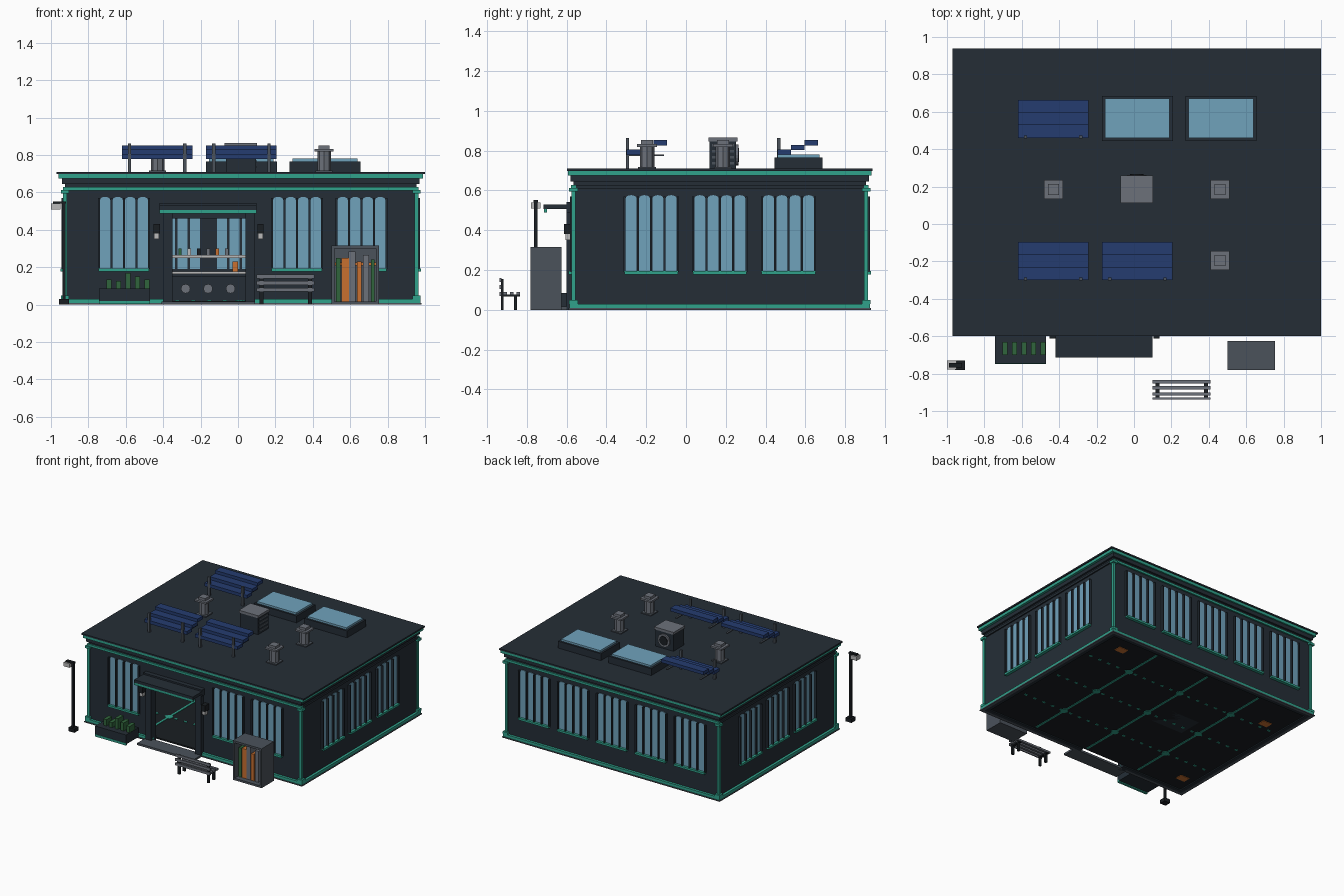
import bpy, bmesh
from math import cos, sin, pi
from mathutils import Matrix, Vector

if "Cube" in bpy.data.objects:
    bpy.data.objects.remove(bpy.data.objects["Cube"])


def material(name, *rgb):
    mat = bpy.data.materials.new(name)
    mat.use_nodes = True
    colour = (*rgb, 1)
    mat.diffuse_color = colour
    mat.node_tree.nodes["Principled BSDF"].inputs["Base Color"].default_value = colour
    return mat


SLATE = material("slate wall", .018, .027, .037)
BLACK = material("black metal", .01, .013, .016)
TEAL = material("teal trim", .03, .36, .26)
GLASS = material("sky glass", .16, .36, .5)
NAVY = material("navy panel", .018, .045, .16)
GREY = material("grey metal", .15, .165, .195)
STEEL = material("dark steel", .07, .085, .105)
PALE = material("pale grey", .5, .5, .5)
ORANGE = material("orange", .58, .16, .03)
GREEN = material("leaf green", .03, .13, .045)


def finish(name, mat, bm):
    mesh = bpy.data.meshes.new(name)
    bm.normal_update()
    bm.to_mesh(mesh)
    bm.free()
    mesh.materials.append(mat)
    obj = bpy.data.objects.new(name, mesh)
    bpy.context.collection.objects.link(obj)
    return obj


def boxes(name, mat, *bounds):
    """One object made of boxes, each (x0, x1, y0, y1, z0, z1)."""
    bm = bmesh.new()
    for x0, x1, y0, y1, z0, z1 in bounds:
        centre = Vector((x0 + x1, y0 + y1, z0 + z1)) / 2
        scale = Matrix.Diagonal((x1 - x0, y1 - y0, z1 - z0, 1))
        bmesh.ops.create_cube(bm, size=1, matrix=Matrix.Translation(centre) @ scale)
    return finish(name, mat, bm)


def block(name, mat, x, y, half_x, half_y, bottom, top):
    return boxes(name, mat, (x - half_x, x + half_x, y - half_y, y + half_y, bottom, top))


def drum(name, mat, centre, radius, depth, sides=16, turn=None):
    bm = bmesh.new()
    matrix = Matrix.Translation(centre) @ (turn or Matrix())
    bmesh.ops.create_cone(bm, cap_ends=True, segments=sides, radius1=radius,
                          radius2=radius, depth=depth, matrix=matrix)
    return finish(name, mat, bm)


# Building footprint
CX, CY, HX, HY = .015, .17, .94, .735
WEST, EAST, SOUTH, NORTH = CX - HX, CX + HX, CY - HY, CY + HY
THICK, TOP = .03, .68
DOOR_L, DOOR_R, DOOR_TOP = -.35, .04, .46


def ring(name, mat, out, bottom, top):
    """Band running round the outside of the walls."""
    a, b, c, d = WEST - out, EAST + out, SOUTH - out, NORTH + out
    boxes(name, mat, (a, WEST, c, d, bottom, top), (EAST, b, c, d, bottom, top),
          (a, b, NORTH, d, bottom, top),
          (a, DOOR_L, c, SOUTH, bottom, top), (DOOR_R, b, c, SOUTH, bottom, top))


# Walls with the open doorway
inner = SOUTH + THICK
boxes("walls", SLATE,
      (WEST, WEST + THICK, SOUTH, NORTH, 0, TOP), (EAST - THICK, EAST, SOUTH, NORTH, 0, TOP),
      (WEST, EAST, NORTH - THICK, NORTH, 0, TOP), (WEST, DOOR_L, SOUTH, inner, 0, TOP),
      (DOOR_R, EAST, SOUTH, inner, 0, TOP), (DOOR_L, DOOR_R, SOUTH, inner, DOOR_TOP, TOP))
block("floor", BLACK, CX, CY, HX - THICK, HY - THICK, .008, .02)
ring("foundation", STEEL, .025, 0, .008)
ring("base_trim", TEAL, .02, .008, .03)

# Roof, cornice and bands
block("cornice", SLATE, CX, CY, HX + .015, HY + .015, .645, .675)
block("eaves_trim", TEAL, CX, CY, HX + .035, HY + .027, .675, .698)
block("roof", SLATE, CX, CY, HX + .045, HY + .033, .698, .71)
for side, y in (("front", SOUTH), ("back", NORTH)):
    block(side + "_band", TEAL, CX, y, HX + .01, .012, .61, .628)
    for end, x in (("right", WEST), ("left", EAST)):
        block(f"{side}_{end}_corner_trim", TEAL, x, y, .01, .01, .03, .61)
        for z in (.03, .595):
            block(f"{side}_{end}_corner_bracket", TEAL, x, y, .022, .022, z, z + .018)
for end, x in (("right", WEST), ("left", EAST)):
    block(end + "_band", SLATE, x, CY, .01, HY, .61, .628)

# Windows: four arched panes between fins, over a sill
PANE, PITCH, LOW, HIGH = .0275, .067, .19, .56


def window(x, y, angle):
    bm = bmesh.new()
    outline = [(-PANE, LOW), (PANE, LOW)]
    outline += [(PANE * cos(pi * i / 6), HIGH + .016 * sin(pi * i / 6)) for i in range(7)]
    for i in range(4):
        shift = (i - 1.5) * PITCH
        face = bm.faces.new([bm.verts.new((shift + px, -.004, pz)) for px, pz in outline])
        new = bmesh.ops.extrude_face_region(bm, geom=[face])["geom"]
        verts = [v for v in new if isinstance(v, bmesh.types.BMVert)]
        bmesh.ops.translate(bm, verts=verts, vec=(0, THICK + .008, 0))
    bmesh.ops.recalc_face_normals(bm, faces=bm.faces)
    fins = [((i - 2) * PITCH - .005, (i - 2) * PITCH + .005, -.018, 0, LOW, HIGH + .01)
            for i in range(5)]
    parts = (finish("window_panes", GLASS, bm), boxes("window_fins", SLATE, *fins),
             block("window_sill", TEAL, 0, -.01, .135, .014, .178, .194))
    for part in parts:
        part.matrix_world = Matrix.Translation((x, y, 0)) @ Matrix.Rotation(angle, 4, "Z")


STEP = .345
for x in (-.61, .315, .66):
    window(x, SOUTH, 0)
for i in range(-2, 3):
    window(CX + i * STEP, NORTH, pi)
for i in range(-1, 2):
    window(EAST, CY + i * STEP, pi / 2)
    window(WEST, CY + i * STEP, -pi / 2)

# Entrance: pilasters, canopy, step and lamps
boxes("door_pilasters", SLATE, (-.4, DOOR_L, -.6, SOUTH, 0, .5), (DOOR_R, .09, -.6, SOUTH, 0, .5))
block("canopy", SLATE, -.16, -.64, .26, .075, .507, .53)
block("canopy_trim", TEAL, -.16, -.706, .26, .008, .488, .508)
block("canopy_back", SLATE, -.16, -.58, .26, .02, .49, .542)
block("door_step", STEEL, -.16, -.63, .25, .06, 0, .016)
for x in (-.435, .12):
    block("wall_lamp_bracket", BLACK, x, -.588, .017, .025, .38, .43)
    block("wall_lamp_globe", PALE, x, -.59, .013, .016, .35, .382)

# Floor inlay grid with round studs
for x in (-.47, CX, .5):
    block("floor_inlay", TEAL, x, CY, .008, HY - .05, .004, .024)
    for y in (-.2, CY, .54):
        drum("floor_node", TEAL, (x, y, .014), .03, .02, 8)
for y in (-.2, CY, .54):
    dots = [(x - .012, x + .012, y - .008, y + .008, .004, .024)
            for x in (WEST + .09 + i * .085 for i in range(21))]
    boxes("floor_dots", TEAL, *dots)

# Workbench inside, with shelves and tools
block("workbench", SLATE, -.16, .2, .21, .1, .008, .15)
boxes("workbench_shelves", PALE, (-.37, .06, .1, .3, .163, .178), (-.37, .06, .17, .3, .25, .264))
boxes("shelf_posts", BLACK, (-.37, -.36, .28, .3, .15, .3), (.05, .06, .28, .3, .15, .3))
for x in (-.28, -.16, -.04):
    drum("bench_knob", GREY, (x, .097, .085), .025, .012, 12, Matrix.Rotation(pi / 2, 4, "X"))
for i, mat in enumerate((GREEN, PALE, BLACK, GREY, ORANGE, GREY)):
    block("tool", mat, -.31 + i * .05, .23, .009, .009, .264, .3)
block("drill", ORANGE, -.015, .15, .015, .015, .178, .23)
for x, y in ((.75, .75), (-.8, -.4), (-.75, .6)):
    block("crate", ORANGE, x, y, .04, .03, .004, .08)

# Skylights
for x in (.018, .465):
    block("skylight_frame", SLATE, x, .565, .19, .12, .71, .765)
    block("skylight_glass", GLASS, x, .565, .173, .105, .765, .78)

# Solar panels: three stepped strips on posts
for x, y in ((-.432, -.3), (.018, -.3), (-.432, .46)):
    for i in range(3):
        near, z = y + i * .068, .778 + i * .024
        boxes("solar_strip", NAVY, (x - .188, x + .188, near, near + .068, z, z + .026))
    for side in (-1, 1):
        block("solar_post", STEEL, x + side * .148, y + .006, .009, .008, .71, .862)
        block("solar_strut", STEEL, x + side * .148, y + .1, .007, .09, .772, .78)

# Roof vents
for x, y in ((-.43, .185), (.46, .185), (.46, -.195)):
    block("vent_foot", STEEL, x, y, .045, .045, .71, .718)
    drum("vent_pipe", GREY, (x, y, .765), .036, .11, 8)
    block("vent_cap", GREY, x, y, .05, .05, .818, .832)
    block("vent_top", GREY, x, y, .03, .03, .832, .852)

# Air unit with its fan
block("air_unit", SLATE, .015, .185, .08, .067, .71, .845)
block("air_unit_lid", GREY, .015, .185, .086, .073, .845, .865)
boxes("air_unit_slats", STEEL, *[(.094, .1, .13, .24, z, z + .012) for z in (.73, .76, .79, .82)])
on_back = Matrix.Rotation(pi / 2, 4, "X")
drum("fan_ring", GREY, (.015, .255, .778), .052, .016, 20, on_back)
drum("fan_hub", BLACK, (.015, .263, .778), .036, .008, 20, on_back)

# Planter
block("planter", SLATE, -.607, -.668, .137, .078, .01, .085)
block("planter_trim", TEAL, -.607, -.74, .137, .009, .002, .02)
for i, top in enumerate((.135, .125, .17, .15, .135)):
    block("plant", GREEN, -.69 + i * .051, -.665, .014, .035, .085, top)

# Bench facing the door
boxes("bench_seat", GREY, *[(.1, .41, y, y + .018, .075, .09) for y in (-.852, -.885, -.918)])
boxes("bench_back", GREY, *[(.1, .41, -.938, -.928, z, z + .02) for z in (.07, .105, .14)])
for x in (.125, .385):
    boxes("bench_frame", BLACK, (x - .01, x + .01, -.93, -.916, 0, .155),
          (x - .01, x + .01, -.865, -.85, 0, .076), (x - .01, x + .01, -.92, -.835, .066, .076))

# Open cabinet with boards and tools
L, R, F, B, H = .5, .755, -.78, -.625, .315
boxes("cabinet", STEEL, (L, L + .016, F, B, 0, H), (R - .016, R, F, B, 0, H),
      (L, R, F, B, H - .016, H), (L, R, F, B, 0, .016), (L, R, B - .012, B, 0, H))
racks = ((GREEN, .012, .25), (ORANGE, .02, .25), (GREY, .018, .285), (ORANGE, .012, .23),
         (GREY, .016, .265), (GREEN, .01, .24))
for i, (mat, half, top) in enumerate(racks):
    block("stored_board", mat, L + .036 + i * .037, -.7, half, .04, .016, top)
block("cabinet_rail", ORANGE, (L + R) / 2, -.655, .11, .01, .21, .225)

# Street lamp
block("street_lamp_base", BLACK, -.93, -.755, .026, .026, 0, .03)
block("street_lamp_pole", BLACK, -.93, -.755, .009, .009, .03, .55)
block("street_lamp_arm", BLACK, -.955, -.755, .035, .012, .54, .552)
block("street_lamp_head", PALE, -.974, -.755, .026, .024, .508, .54)
